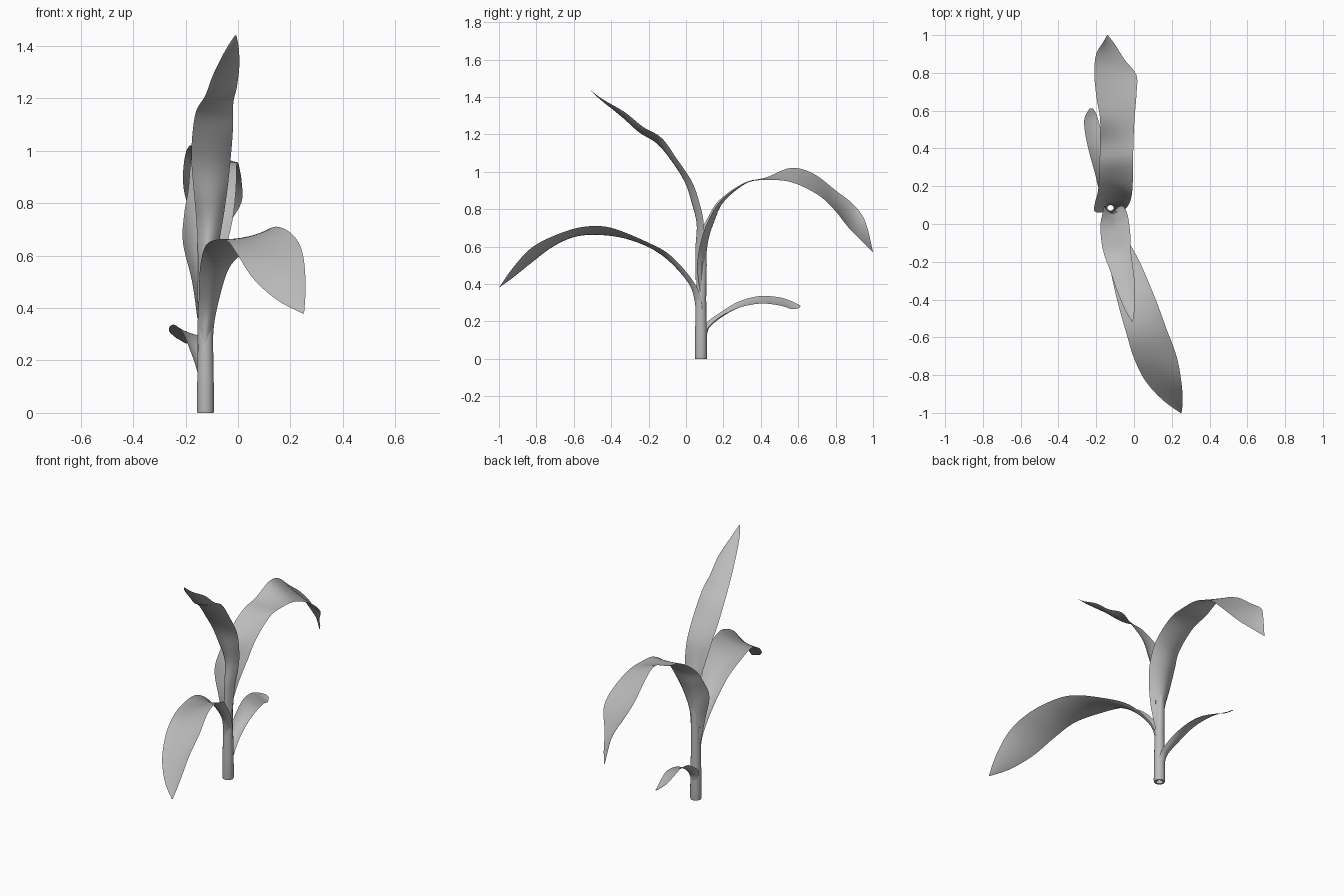
import bpy, bmesh, math
from mathutils import Vector

cube = bpy.data.objects.get("Cube")
if cube:
    bpy.data.objects.remove(cube, do_unlink=True)

grey = bpy.data.materials.new("plain_grey")
grey.use_nodes = True
grey.diffuse_color = (0.5, 0.5, 0.5, 1)
grey.node_tree.nodes["Principled BSDF"].inputs["Base Color"].default_value = (0.5, 0.5, 0.5, 1)


def spline(p, t):
    """Catmull-Rom value through the rows of p at parameter t."""
    i = min(int(t), len(p) - 2)
    u = t - i
    rows = zip(p[max(i - 1, 0)], p[i], p[i + 1], p[min(i + 2, len(p) - 1)])
    return [0.5 * (2 * b + (c - a) * u + (2 * a - 5 * b + 4 * c - d) * u * u
                   + (3 * b - a - 3 * c + d) * u ** 3) for a, b, c, d in rows]


def add_grid(name, rows, closed=False):
    """Skin rows of points into a smooth sheet or tube."""
    bm = bmesh.new()
    vs = [[bm.verts.new(p) for p in row] for row in rows]
    n = len(vs[0])
    for lo, hi in zip(vs, vs[1:]):
        for j in range(n if closed else n - 1):
            k = (j + 1) % n
            bm.faces.new((lo[j], lo[k], hi[k], hi[j]))
    me = bpy.data.meshes.new(name)
    bm.to_mesh(me)
    bm.free()
    me.materials.append(grey)
    ob = bpy.data.objects.new(name, me)
    bpy.context.collection.objects.link(ob)
    bpy.context.view_layer.objects.active = ob
    ob.select_set(True)
    bpy.ops.object.shade_smooth_by_angle(angle=math.radians(50))
    ob.select_set(False)


def add_leaf(name, stations, steps=6, cols=10):
    """Each station: one edge point, the other edge point, channel depth."""
    count = (len(stations) - 1) * steps
    samples = [spline(stations, i / steps) for i in range(count + 1)]
    mids = [(Vector(s[:3]) + Vector(s[3:6])) / 2 for s in samples]
    rows = []
    for i, s in enumerate(samples):
        a, b = Vector(s[:3]), Vector(s[3:6])
        along = mids[min(i + 1, count)] - mids[max(i - 1, 0)]
        under = (b - a).cross(along).normalized()
        rows.append([a.lerp(b, j / cols) + under * s[6] * (1 - (2 * j / cols - 1) ** 2)
                     for j in range(cols + 1)])
    add_grid(name, rows)


# Hollow stem: radius, height, and y of the axis, from inside top to outside top
stem = [(0.017, 0.62, 0.088), (0.018, 0.3, 0.082), (0.02, 0.0, 0.08), (0.031, 0.0, 0.08),
        (0.033, 0.012, 0.08), (0.031, 0.15, 0.08), (0.028, 0.32, 0.08),
        (0.026, 0.5, 0.085), (0.021, 0.62, 0.088), (0.017, 0.62, 0.088)]
add_grid("stem", [[(-0.124 + r * math.cos(a), y + r * math.sin(a), z)
                   for a in (2 * math.pi * k / 24 for k in range(24))]
                  for r, z, y in stem], closed=True)

# Arching lower leaf at the front
lower_front = [
    (-.155, .085, .22, -.095, .085, .22, .033),
    (-.155, .08, .32, -.093, .08, .32, .035),
    (-.15, .03, .42, -.075, .035, .42, .025),
    (-.145, -.09, .55, -.035, -.08, .55, .025),
    (-.125, -.24, .635, .03, -.2, .62, .02),
    (-.085, -.42, .66, .115, -.4, .70, .015),
    (-.04, -.58, .655, .17, -.55, .705, .012),
    (.0, -.71, .60, .225, -.70, .66, .012),
    (.06, -.83, .51, .25, -.83, .59, .012),
    (.15, -.93, .43, .258, -.93, .48, .006),
    (.245, -1.0, .38, .252, -1.0, .38, 0)]
add_leaf("lower_front_leaf", lower_front)

# Tall upright leaf leaning to the front
upper_front = [
    (-.155, .085, .42, -.095, .085, .42, .035),
    (-.153, .09, .58, -.085, .09, .58, .04),
    (-.158, .095, .72, -.06, .095, .72, .038),
    (-.168, .05, .84, -.042, .07, .84, .03),
    (-.177, .0, .95, -.03, .03, .95, .02),
    (-.175, -.07, 1.05, -.02, -.05, 1.07, .012),
    (-.16, -.155, 1.15, -.018, -.13, 1.18, .01),
    (-.125, -.25, 1.21, -.005, -.23, 1.24, .01),
    (-.095, -.34, 1.29, .005, -.33, 1.32, .008),
    (-.05, -.45, 1.38, .003, -.45, 1.39, .004),
    (-.012, -.515, 1.44, -.006, -.515, 1.44, 0)]
add_leaf("upper_front_leaf", upper_front)

# Large drooping leaf at the back
large_back = [
    (-.095, .075, .36, -.155, .075, .36, .033),
    (-.075, .06, .50, -.175, .06, .50, .045),
    (-.045, .08, .63, -.21, .07, .65, .045),
    (-.02, .12, .74, -.205, .12, .76, .035),
    (-.008, .19, .85, -.19, .18, .85, .02),
    (-.005, .32, .94, -.183, .31, .94, .005),
    (-.003, .43, .955, -.18, .43, .97, 0),
    (.003, .56, .945, -.18, .56, 1.02, 0),
    (.014, .70, .88, -.2, .68, .99, .005),
    (.012, .79, .80, -.21, .80, .90, .008),
    (-.05, .87, .70, -.2, .90, .82, .008),
    (-.1, .95, .62, -.165, .96, .73, .005),
    (-.138, 1.0, .57, -.142, 1.0, .57, 0)]
add_leaf("large_back_leaf", large_back)

# Small low leaf at the back
small_back = [
    (-.105, .10, .12, -.145, .10, .12, .01),
    (-.10, .12, .17, -.165, .11, .19, .015),
    (-.11, .19, .23, -.185, .18, .245, .015),
    (-.125, .29, .275, -.21, .28, .305, .01),
    (-.145, .40, .295, -.24, .39, .335, .006),
    (-.175, .50, .285, -.26, .49, .33, .004),
    (-.195, .57, .265, -.262, .56, .31, .002),
    (-.215, .61, .275, -.235, .612, .285, 0)]
add_leaf("small_back_leaf", small_back)
